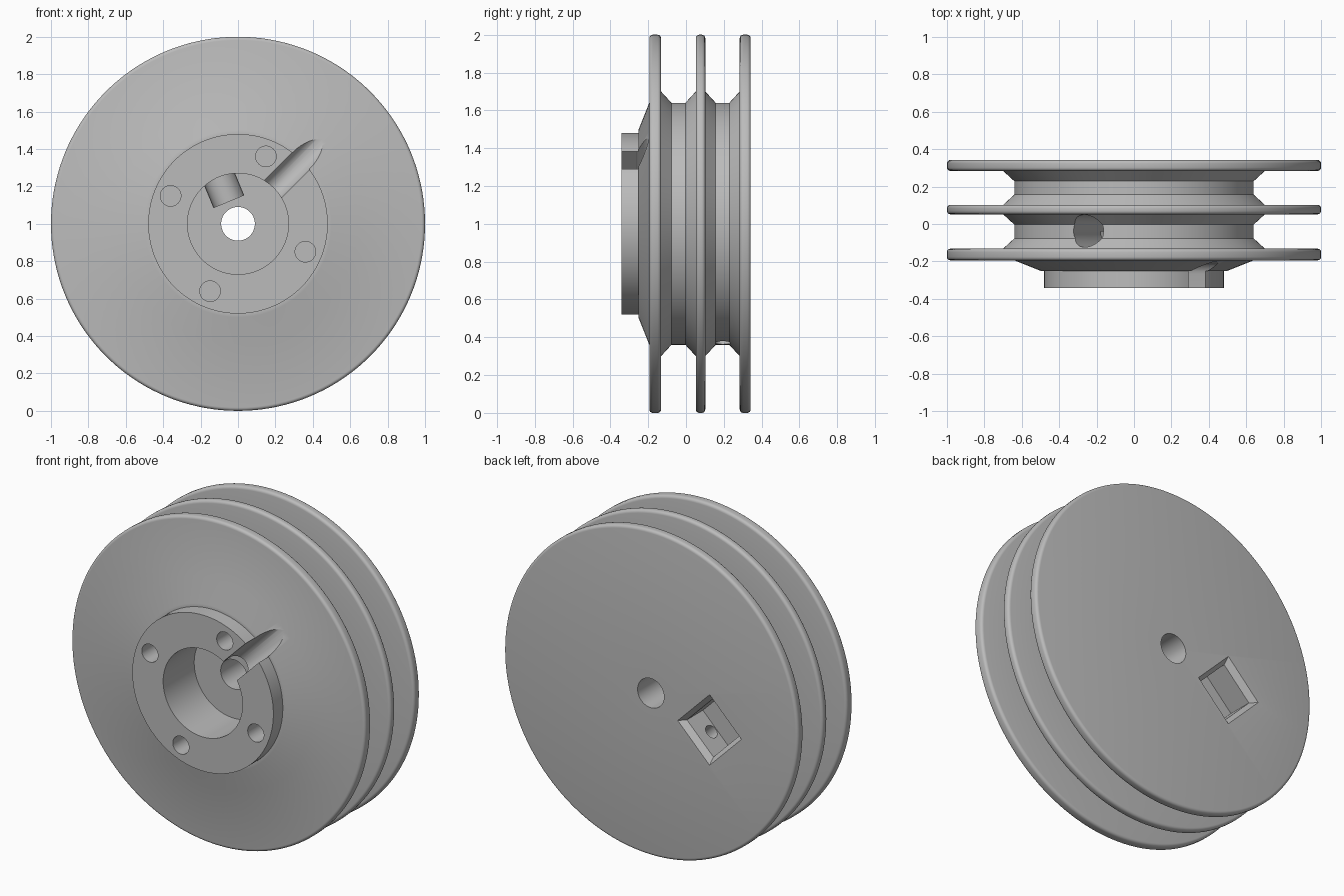
import bpy, bmesh, math
from mathutils import Vector, Matrix

cube = bpy.data.objects.get("Cube")
if cube:
    bpy.data.objects.remove(cube, do_unlink=True)

AXIS_Z = 1.0

grey = bpy.data.materials.new("plain grey")
grey.use_nodes = True
grey.diffuse_color = (0.5, 0.5, 0.5, 1)
grey.node_tree.nodes["Principled BSDF"].inputs["Base Color"].default_value = (0.5, 0.5, 0.5, 1)


def make_object(name, bm):
    bmesh.ops.recalc_face_normals(bm, faces=bm.faces)
    mesh = bpy.data.meshes.new(name)
    bm.to_mesh(mesh)
    bm.free()
    mesh.materials.append(grey)
    obj = bpy.data.objects.new(name, mesh)
    bpy.context.collection.objects.link(obj)
    return obj


def lathe(name, profile, steps=144):
    """Turn a closed (radius, y) outline around the wheel axis."""
    bm = bmesh.new()
    verts = [bm.verts.new((r, y, AXIS_Z)) for r, y in profile]
    edges = [bm.edges.new((verts[i], verts[(i + 1) % len(verts)])) for i in range(len(verts))]
    bmesh.ops.spin(bm, geom=verts + edges, cent=(0, 0, AXIS_Z), axis=(0, 1, 0),
                   angle=math.tau, steps=steps, use_duplicate=False)
    bmesh.ops.remove_doubles(bm, verts=bm.verts, dist=1e-4)
    return make_object(name, bm)


def flange_rim(front, back, radius=1.0, fillet=0.018, n=4):
    """Rounded outer edge of a flange, from front to back."""
    arc = [i * math.pi / 2 / n for i in range(n + 1)]
    inner = radius - fillet
    first = [(inner + fillet * math.sin(a), front + fillet * (1 - math.cos(a))) for a in arc]
    last = [(inner + fillet * math.cos(a), back - fillet * (1 - math.sin(a))) for a in arc]
    return first + last


def groove(front, back):
    """Rope groove with sloped shoulders."""
    return [(0.70, front), (0.64, front + 0.055), (0.64, back - 0.055), (0.70, back)]


def polar(radius, degrees, y):
    a = math.radians(degrees)
    return Vector((radius * math.cos(a), y, AXIS_Z + radius * math.sin(a)))


def rod(name, start, end, r1, r2=None, sides=40):
    """Cylinder or cone cutter between two points."""
    bm = bmesh.new()
    d = end - start
    if abs(d.normalized().y) > 0.99:
        turn = Matrix.Rotation(math.copysign(math.pi / 2, -d.y), 4, 'X')
    else:
        turn = d.to_track_quat('Z', 'Y').to_matrix().to_4x4()
    bmesh.ops.create_cone(bm, cap_ends=True, segments=sides, radius1=r1,
                          radius2=r1 if r2 is None else r2, depth=d.length,
                          matrix=Matrix.Translation((start + end) / 2) @ turn)
    return make_object(name, bm)


# Wheel body with hub, bore, three flanges and two grooves
profile = [(0.09, -0.04), (0.27, -0.04), (0.27, -0.342), (0.48, -0.342),
           (0.48, -0.25), (0.50, -0.25), (0.64, -0.194)]
profile += flange_rim(-0.194, -0.132) + groove(-0.132, 0.052)
profile += flange_rim(0.052, 0.102) + groove(0.102, 0.284)
profile += flange_rim(0.284, 0.342) + [(0.09, 0.342)]
wheel = lathe("pulley_wheel", profile)

cutters = []

# Four screw holes in the hub face
for k in range(4):
    a = 67.5 + 90 * k
    cutters.append(rod("screw_hole_cutter", polar(0.39, a, -0.45), polar(0.39, a, -0.14), 0.055))

# Round-bottomed cable slot through the hub wall
cutters.append(rod("slot_round_cutter", polar(0.15, 45, -0.265), polar(0.9, 45, -0.265), 0.065))
bm = bmesh.new()
middle = polar(0.525, 45, -0.365)
bmesh.ops.create_cube(bm, size=1, matrix=Matrix.Translation(middle)
                      @ Matrix.Rotation(-math.pi / 4, 4, 'Y')
                      @ Matrix.Diagonal((0.75, 0.2, 0.13, 1)))
cutters.append(make_object("slot_open_cutter", bm))

# Rope hole from the front groove into the bore
cutters.append(rod("front_rope_hole_cutter", polar(0.13, 112.5, -0.037),
                   polar(0.8, 112.5, -0.037), 0.087))

# Square pocket with flared mouth in the back, and its rope hole
px, pz = -0.40, AXIS_Z - 0.12
cutters.append(rod("pocket_cutter", Vector((px, 0.15, pz)), Vector((px, 0.5, pz)), 0.18, sides=4))
cutters.append(rod("pocket_flare_cutter", Vector((px, 0.30, pz)), Vector((px, 0.36, pz)),
                   0.175, 0.235, sides=4))
cutters.append(rod("back_rope_hole_cutter", Vector((px, 0.195, pz)),
                   Vector((px + 0.6, 0.195, pz - 0.6)), 0.04))

# Cut everything, then drop the cutters
bpy.context.view_layer.objects.active = wheel
for cutter in cutters:
    cutter.hide_render = True
    mod = wheel.modifiers.new("cut", 'BOOLEAN')
    mod.operation = 'DIFFERENCE'
    mod.solver = 'EXACT'
    mod.object = cutter
    bpy.ops.object.modifier_apply(modifier=mod.name)
    bpy.data.objects.remove(cutter, do_unlink=True)

bpy.ops.object.select_all(action='DESELECT')
wheel.select_set(True)
bpy.ops.object.shade_smooth_by_angle(angle=math.radians(30))
